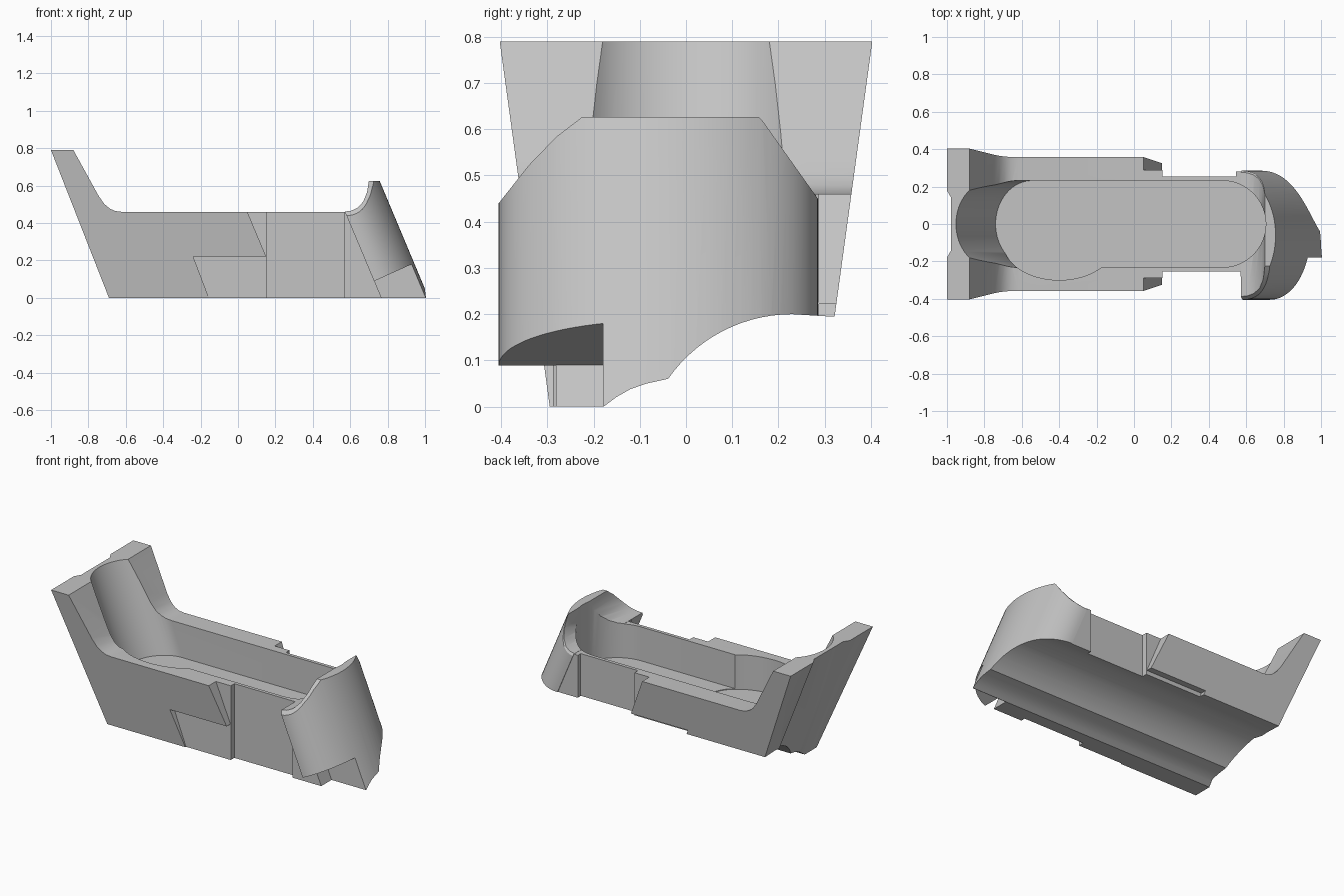
import bpy, bmesh, math

cube = bpy.data.objects.get("Cube")
if cube:
    bpy.data.objects.remove(cube, do_unlink=True)

grey = bpy.data.materials.new("plain grey")
grey.use_nodes = True
colour = (0.55, 0.55, 0.55, 1)
grey.diffuse_color = colour
grey.node_tree.nodes["Principled BSDF"].inputs["Base Color"].default_value = colour

BACK_LEAN = 0.393   # x shift per unit of height at the back rest
CAP_LEAN = 0.42     # the same at the end cap
CAP_FOOT = 0.765    # where the inner plane of the cap meets the ground
TOP = 0.46          # rim height
LOW = -0.05         # blanks start below the ground and are trimmed later


def prism(name, points, axis, start, end, lean=None):
    """Extrude a 2D outline along an axis; lean(x, z) shifts x."""
    bm = bmesh.new()
    rings = []
    for d in (start, end):
        ring = []
        for a, b in points:
            x, y, z = {"x": (d, a, b), "y": (a, d, b), "z": (a, b, d)}[axis]
            ring.append(bm.verts.new((x + (lean(x, z) if lean else 0), y, z)))
        rings.append(ring)
    for ring in rings:
        bm.faces.new(ring)
    n = len(points)
    for i in range(n):
        j = (i + 1) % n
        bm.faces.new((rings[0][i], rings[0][j], rings[1][j], rings[1][i]))
    bmesh.ops.recalc_face_normals(bm, faces=bm.faces)
    mesh = bpy.data.meshes.new(name)
    bm.to_mesh(mesh)
    bm.free()
    obj = bpy.data.objects.new(name, mesh)
    bpy.context.collection.objects.link(obj)
    mesh.materials.append(grey)
    return obj


def combine(obj, other, operation):
    """Apply a boolean and drop the tool object."""
    mod = obj.modifiers.new("cut", "BOOLEAN")
    mod.operation, mod.solver, mod.object = operation, "EXACT", other
    bpy.context.view_layer.objects.active = obj
    bpy.ops.object.modifier_apply(modifier=mod.name)
    bpy.data.objects.remove(other, do_unlink=True)


def arc(cx, cy, rx, ry, a0, a1, n):
    steps = [math.radians(a0 + (a1 - a0) * i / n) for i in range(n + 1)]
    return [(cx + rx * math.cos(t), cy + ry * math.sin(t)) for t in steps]


def box(x0, x1, z0, z1):
    return [(x0, z0), (x1, z0), (x1, z1), (x0, z1)]


# Whole length in profile: back rest, rim and leaning front end
profile = [(-0.69 - BACK_LEAN * LOW, LOW), (-1.0, 0.79), (-0.88, 0.79), (-0.745, 0.545),
           (-0.715, 0.502), (-0.685, 0.477), (-0.655, 0.464), (-0.62, TOP)]
foot = CAP_FOOT + 0.003
profile += [(foot - CAP_LEAN * TOP, TOP), (foot - CAP_LEAN * LOW, LOW)]
body = prism("body", profile, "y", -0.5, 0.5)
side_taper = [(-0.281, LOW - 0.05), (0.281, LOW - 0.05), (0.407, 0.82), (-0.407, 0.82)]
combine(body, prism("side_taper", side_taper, "x", -1.2, 1.2), "INTERSECT")

# Side pockets: stepped panel edge, narrow neck and collar under the cap
panel_edge = [(0.008, 0.56), (0.15, 0.222), (-0.24, 0.222), (-0.117, -0.1), (1.1, -0.1),
              (1.1, 0.56)]
for side, collar in ((-1, 0.57), (1, 0.545)):
    for name, outline, inner in (("panel_pocket", panel_edge, 0.288),
                                 ("collar_pocket", box(0.3, 1.2, -0.2, 0.6), 0.281),
                                 ("neck_pocket", box(0.152, collar, -0.15, 0.65), 0.253)):
        ends = sorted((side * inner, side * 0.7))
        combine(body, prism(name, outline, "y", *ends), "DIFFERENCE")

# Leaning rounded end cap with chamfered crest and thin curved lip
outline = arc(CAP_FOOT, -0.06, 0.255, 0.345, -90, 90, 40)
cap = prism("end_cap", outline, "z", LOW, 0.7, lambda x, z: -CAP_LEAN * z)
crest = [(-0.5, -0.1), (0.5, -0.1), (0.5, 0.147), (0.16, 0.626), (-0.225, 0.626),
         (-0.28, 0.584), (-0.34, 0.522), (-0.405, 0.44), (-0.5, 0.32)]
combine(cap, prism("crest_trim", crest, "x", 0.3, 1.3), "INTERSECT")
lip = [(0.5, -0.12), (1.2, -0.12), (1.2, 0.66), (0.705, 0.66), (0.698, 0.615), (0.69, 0.565),
       (0.67, 0.515), (0.64, 0.482), (0.605, 0.466), (0.565, 0.461), (0.5, 0.461)]
combine(cap, prism("lip_trim", lip, "y", -0.6, 0.6), "INTERSECT")
under = [(0.6, -0.1), (1.2, -0.1), (1.2, 0.302), (0.6, 0.032)]
combine(cap, prism("corner_trim", under, "y", -0.6, -0.18), "DIFFERENCE")
combine(body, cap, "UNION")

# Long scooped underside
belly = [(-0.6, -0.2), (-0.6, 0), (-0.178, 0), (-0.15, 0.021), (-0.12, 0.038),
         (-0.085, 0.05)]
belly += arc(0.23, -0.128, 0.328, 0.328, 145, 90, 14) + [(0.31, 0.195), (0.6, 0.195),
                                                         (0.6, -0.2)]
combine(body, prism("belly_cutter", belly, "x", -1.3, 1.3), "DIFFERENCE")

# Cradle: rounded trough, leaning at the back and upright at the cap
FLOOR = 0.25
trough = arc(-0.545, 0, 0.195, 0.232, 90, 270, 32) + arc(0.47, 0, 0.235, 0.232, -90, 90, 32)
combine(body, prism("trough_cutter", trough, "z", FLOOR, 0.9,
                    lambda x, z: -BACK_LEAN * (z - FLOOR) if x < -0.3 else 0), "DIFFERENCE")
bulge = arc(-0.4, -0.1, 0.3, 0.2, 180, 360, 32)
combine(body, prism("bulge_cutter", bulge, "z", FLOOR - 0.004, 0.95), "DIFFERENCE")

# Shallow channel down the back
channel = [(-0.8, -0.18), (-0.69, -0.18), (-0.667, -0.14), (-0.667, 0.14), (-0.69, 0.18),
           (-0.8, 0.18)]
combine(body, prism("channel_cutter", channel, "z", -0.2, 0.96,
                    lambda x, z: -BACK_LEAN * z), "DIFFERENCE")

bpy.ops.object.select_all(action="DESELECT")
body.select_set(True)
bpy.context.view_layer.objects.active = body
bpy.ops.object.shade_smooth_by_angle(angle=math.radians(30))
